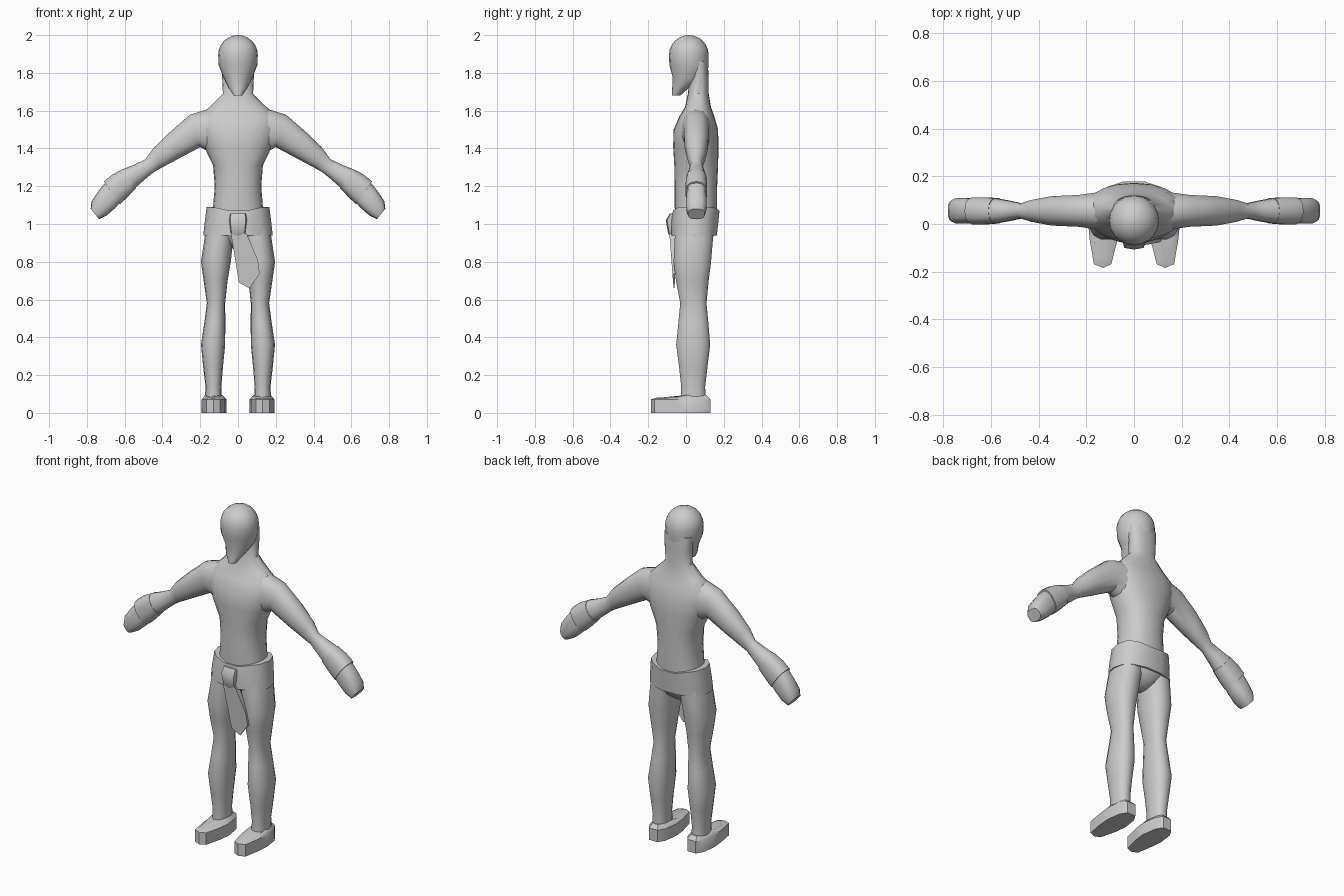
import bpy, bmesh, math
from mathutils import Vector


def finish(name, bm, angle=40, mirror=False):
    bmesh.ops.recalc_face_normals(bm, faces=bm.faces)
    me = bpy.data.meshes.new(name)
    bm.to_mesh(me)
    bm.free()
    ob = bpy.data.objects.new(name, me)
    bpy.context.collection.objects.link(ob)
    bpy.ops.object.select_all(action='DESELECT')
    ob.select_set(True)
    bpy.context.view_layer.objects.active = ob
    bpy.ops.object.shade_smooth_by_angle(angle=math.radians(angle))
    if mirror:
        mod = ob.modifiers.new("mirror", 'MIRROR')
        mod.use_mirror_merge = False
    return ob


def loft(name, rings, n=16, caps=True, power=1.0, angle=40, mirror=False):
    """Skin rounded sections, each given as (centre, half axis u, half axis v)."""
    bm = bmesh.new()
    rows = []
    for c, u, v in rings:
        row = []
        for i in range(n):
            a = 2 * math.pi * i / n
            ca, sa = math.cos(a), math.sin(a)
            ca = math.copysign(abs(ca) ** power, ca)
            sa = math.copysign(abs(sa) ** power, sa)
            row.append(bm.verts.new(c + u * ca + v * sa))
        rows.append(row)
    for r, s in zip(rows, rows[1:]):
        for i in range(n):
            j = (i + 1) % n
            bm.faces.new((r[i], r[j], s[j], s[i]))
    if caps:
        bm.faces.new(rows[0])
        bm.faces.new(rows[-1])
    return finish(name, bm, angle, mirror)


def level(z, hx, y0, y1, x=0.0):
    return (Vector((x, (y0 + y1) / 2, z)), Vector((hx, 0, 0)),
            Vector((0, (y1 - y0) / 2, 0)))


def arm_cut(tx, tz, bx, bz, hy):
    t, b = Vector((tx, 0.055, tz)), Vector((bx, 0.055, bz))
    return ((t + b) / 2, (t - b) / 2, Vector((0, hy, 0)))


# head: dome, then narrowing face and pointed chin
dome = [level(1.895 + 0.105 * math.sin(a), 0.105 * math.cos(a),
              0.015 - 0.105 * math.cos(a), 0.015 + 0.105 * math.cos(a))
        for a in [math.radians(d) for d in (89, 75, 60, 45, 30, 15, 0)]]
loft("head", dome + [level(1.84, 0.102, -0.088, 0.12),
                     level(1.775, 0.077, -0.07, 0.11),
                     level(1.72, 0.05, -0.073, 0.015),
                     level(1.68, 0.022, -0.074, -0.03)], n=20)

# torso and neck
loft("torso", [level(z, hx, a, b) for z, hx, a, b in (
    (0.95, 0.15, -0.05, 0.155), (1.09, 0.132, -0.06, 0.165),
    (1.20, 0.123, -0.06, 0.165), (1.31, 0.132, -0.062, 0.17),
    (1.41, 0.18, -0.068, 0.172), (1.50, 0.205, -0.066, 0.17),
    (1.57, 0.205, -0.035, 0.15), (1.62, 0.15, -0.005, 0.132),
    (1.69, 0.08, 0.01, 0.12), (1.78, 0.084, 0.02, 0.12),
    (1.86, 0.088, 0.02, 0.115))], n=20, power=0.88)

# arms down to the wrists
loft("arm", [arm_cut(*p) for p in (
    (0.08, 1.62, 0.10, 1.36, 0.085), (0.17, 1.605, 0.15, 1.38, 0.078),
    (0.255, 1.578, 0.20, 1.407, 0.068), (0.36, 1.487, 0.32, 1.343, 0.063),
    (0.445, 1.405, 0.415, 1.292, 0.046), (0.49, 1.342, 0.452, 1.27, 0.032),
    (0.555, 1.312, 0.50, 1.23, 0.044), (0.61, 1.29, 0.545, 1.19, 0.053))],
    n=14, power=0.9, mirror=True)

# glove cuffs and fists
loft("glove_cuff", [arm_cut(*p) for p in (
    (0.61, 1.291, 0.54, 1.19, 0.054), (0.665, 1.262, 0.59, 1.137, 0.058),
    (0.71, 1.225, 0.625, 1.105, 0.058))], n=14, power=0.8, mirror=True)
loft("hand", [arm_cut(*p) for p in (
    (0.70, 1.222, 0.622, 1.115, 0.05), (0.735, 1.18, 0.65, 1.085, 0.054),
    (0.775, 1.12, 0.695, 1.045, 0.054), (0.78, 1.08, 0.735, 1.025, 0.045))],
    n=14, power=0.75, mirror=True)

# pelvis and legs
loft("pelvis", [level(z, hx, a, b) for z, hx, a, b in (
    (0.87, 0.03, 0.0, 0.09), (0.90, 0.10, -0.03, 0.125),
    (0.94, 0.165, -0.055, 0.15), (1.06, 0.155, -0.06, 0.162))], n=18)
loft("leg", [level(z, (o - i) / 2, a, b, (o + i) / 2) for z, i, o, a, b in (
    (0.98, 0.01, 0.17, -0.06, 0.145), (0.92, 0.025, 0.178, -0.062, 0.145),
    (0.80, 0.038, 0.196, -0.068, 0.135), (0.70, 0.055, 0.182, -0.055, 0.122),
    (0.58, 0.068, 0.165, -0.032, 0.11), (0.48, 0.067, 0.178, -0.042, 0.12),
    (0.36, 0.068, 0.196, -0.054, 0.13), (0.24, 0.08, 0.184, -0.038, 0.115),
    (0.14, 0.088, 0.172, -0.027, 0.103), (0.06, 0.085, 0.176, -0.03, 0.105))],
    n=14, power=0.88, mirror=True)

# shoes: outline extruded upward with a slightly raised instep
outline = [(0.10, 0.13), (0.155, 0.13), (0.18, 0.09), (0.192, 0.0), (0.185, -0.07),
           (0.168, -0.168), (0.13, -0.184), (0.095, -0.168), (0.07, -0.07),
           (0.062, 0.0), (0.075, 0.09)]
bm = bmesh.new()
base = [bm.verts.new((x, y, 0)) for x, y in outline]
side = [bm.verts.new((x, y, 0.072)) for x, y in outline]
top = [bm.verts.new((0.13 + (x - 0.13) * 0.7, -0.02 + (y + 0.02) * 0.85,
                     0.094 if y > -0.05 else 0.08)) for x, y in outline]
for lo, hi in ((base, side), (side, top)):
    for i in range(len(outline)):
        j = (i + 1) % len(outline)
        bm.faces.new((lo[i], lo[j], hi[j], hi[i]))
bm.faces.new(base)
bm.faces.new(top)
finish("shoe", bm, 40, True)

# flared belt, dipping at the front and back
belt = loft("belt", [level(0.94, 0.176, -0.07, 0.155), level(0.94, 0.184, -0.08, 0.166),
                     level(1.01, 0.176, -0.08, 0.174), level(1.08, 0.166, -0.072, 0.18),
                     level(1.08, 0.13, -0.055, 0.16)], n=14, caps=False, power=0.85)
for v in belt.data.vertices:
    if v.co.z > 1.05:
        v.co.z += 0.01 - 0.03 * (1 - min(1, abs(v.co.x) / 0.13))

# buckle knot
loft("buckle", [level(0.935, 0.036, -0.085, -0.03), level(0.95, 0.042, -0.095, -0.03),
                level(1.02, 0.05, -0.107, -0.03), level(1.056, 0.046, -0.085, -0.03)],
     n=8, power=0.6)

# hanging cloth tail
bm = bmesh.new()
pts = [(-0.038, 0.95), (0.045, 0.95), (0.105, 0.81), (0.115, 0.735), (0.06, 0.66), (0.005, 0.69)]
front, back = [], []
for x, z in pts:
    t = (z - 0.66) / 0.29
    front.append(bm.verts.new((x, -0.066 - 0.022 * t, z)))
    back.append(bm.verts.new((x, -0.06 + 0.005 * t, z)))
bm.faces.new(front)
bm.faces.new(back)
for i in range(len(pts)):
    j = (i + 1) % len(pts)
    bm.faces.new((front[i], front[j], back[j], back[i]))
finish("cloth_tail", bm, 30)
